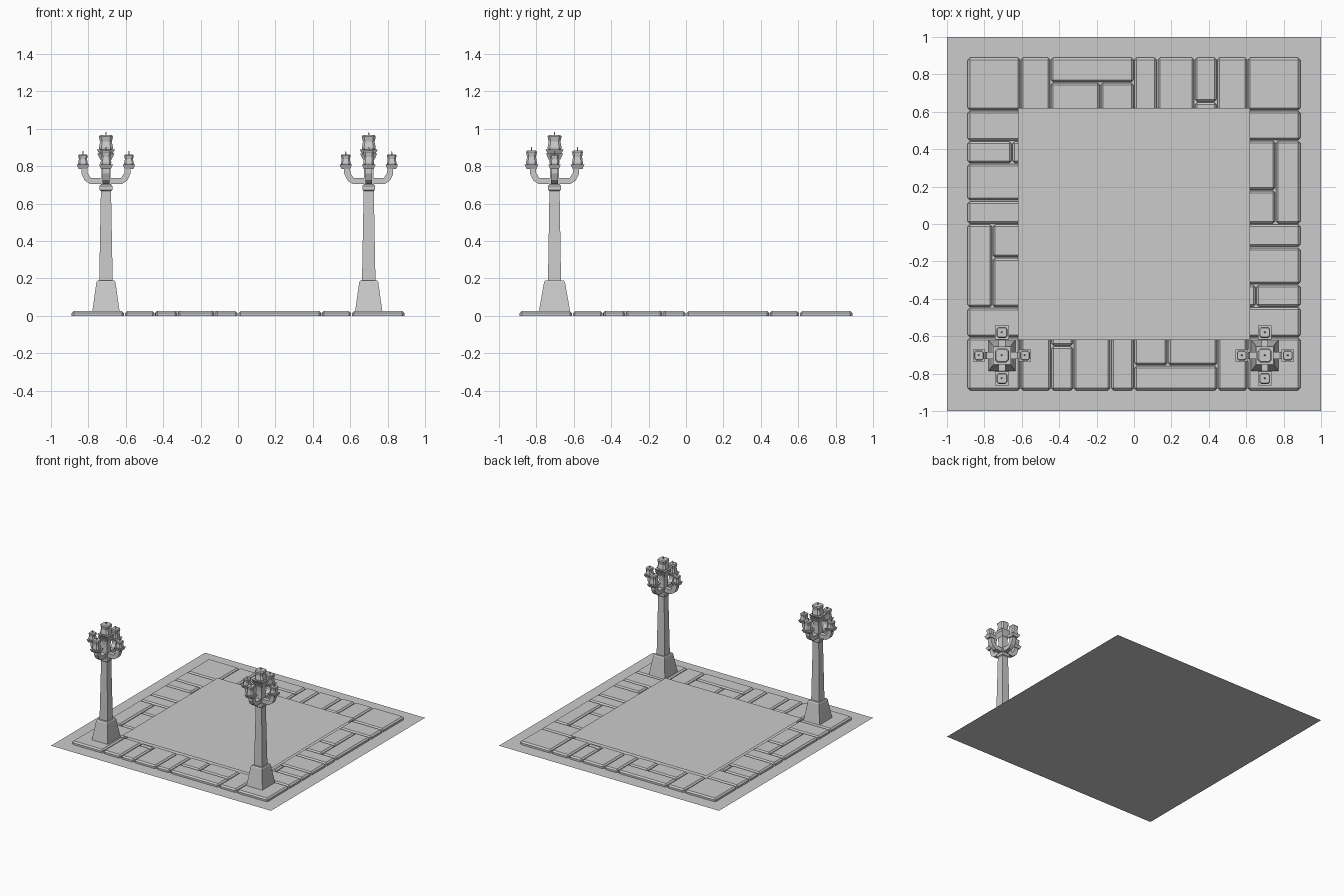
import bpy, bmesh
from math import radians
from mathutils import Matrix, Vector

if "Cube" in bpy.data.objects:
    bpy.data.objects.remove(bpy.data.objects["Cube"])


def finish(name, bm):
    bmesh.ops.recalc_face_normals(bm, faces=bm.faces)
    me = bpy.data.meshes.new(name)
    bm.to_mesh(me)
    bm.free()
    ob = bpy.data.objects.new(name, me)
    bpy.context.collection.objects.link(ob)
    return ob


def flat(name, half, z):
    bm = bmesh.new()
    c = [(-half, -half), (half, -half), (half, half), (-half, half)]
    bm.faces.new([bm.verts.new((x, y, z)) for x, y in c])
    return finish(name, bm)


def loft(name, rings, at=(0, 0, 0), chamfer=0.0):
    """Stack rectangular rings (half_x, half_y, z), optionally with cut corners."""
    bm = bmesh.new()
    loops = []
    for hx, hy, z in rings:
        c = chamfer * min(hx, hy)
        if c:
            pts = [(hx, -hy + c), (hx, hy - c), (hx - c, hy), (-hx + c, hy),
                   (-hx, hy - c), (-hx, -hy + c), (-hx + c, -hy), (hx - c, -hy)]
        else:
            pts = [(hx, -hy), (hx, hy), (-hx, hy), (-hx, -hy)]
        loops.append([bm.verts.new(Vector((x, y, z)) + Vector(at)) for x, y in pts])
    n = len(loops[0])
    for a, b in zip(loops, loops[1:]):
        for i in range(n):
            bm.faces.new((a[i], a[(i + 1) % n], b[(i + 1) % n], b[i]))
    bm.faces.new(loops[0][::-1])
    bm.faces.new(loops[-1])
    return finish(name, bm)


def tile(name, x0, x1, y0, y1, turn):
    x0, x1, y0, y1 = x0 + GAP, x1 - GAP, y0 + GAP, y1 - GAP
    bm = bmesh.new()
    bmesh.ops.create_cube(bm, size=1)
    for v in bm.verts:
        v.co = (x1 if v.co.x > 0 else x0, y1 if v.co.y > 0 else y0,
                TILE_TOP if v.co.z > 0 else 0)
    edges = [e for e in bm.edges if any(v.co.z > 0 for v in e.verts)]
    bmesh.ops.bevel(bm, geom=edges, offset=0.011, segments=1, affect='EDGES')
    bm.transform(Matrix.Rotation(radians(-90 * turn), 4, 'Z'))
    return finish(name, bm)


# ground and the raised centre slab
GAP, TILE_TOP = 0.003, 0.026
flat("ground", 1.0, 0.0)
flat("centre_paving", 0.62, 0.04)

# border tiles: one side's pattern, turned four times
O, I = 0.892, 0.607
side = [(-O, -I, I, O), (-I, -0.447, I, O),
        (-0.447, 0, 0.757, O), (-0.447, -0.18, I, 0.757), (-0.18, 0, I, 0.757),
        (0, 0.124, I, O), (0.124, 0.324, I, O),
        (0.324, 0.444, 0.652, O), (0.324, 0.444, I, 0.652),
        (0.444, I, I, O)]
for turn in range(4):
    for i, t in enumerate(side):
        tile(f"border_tile_{turn}_{i}", *t, turn)


def lantern(name, at, s, h):
    """Flared cup, waisted glass body and a small spike."""
    loft(name + "_cup", [(s * 0.72, s * 0.72, -0.022), (s, s, 0)], at)
    b = s * 0.78
    loft(name + "_glass", [(b * 0.94, b * 0.94, 0), (b, b, h * 0.15),
                           (b * 0.84, b * 0.84, h * 0.55), (b, b, h * 0.9),
                           (b * 0.85, b * 0.85, h)], at, 0.35)
    loft(name + "_spike", [(0.004, 0.004, h), (0.002, 0.002, h + 0.018)], at)


def arm(name, at, turn):
    outline = [(0, 0.704), (0.085, 0.704), (0.115, 0.725), (0.131, 0.76), (0.131, 0.79),
               (0.1, 0.79), (0.098, 0.764), (0.082, 0.738), (0, 0.738)]
    bm = bmesh.new()
    a, b = ([bm.verts.new((r, y, z)) for r, z in outline] for y in (-0.018, 0.018))
    bm.faces.new(a)
    bm.faces.new(b[::-1])
    for i in range(len(a)):
        bm.faces.new((a[i - 1], a[i], b[i], b[i - 1]))
    bm.transform(Matrix.Translation(at) @ Matrix.Rotation(radians(90 * turn), 4, 'Z'))
    return finish(name, bm)


# two lamp posts on the front corners
for label, x in (("left", -0.706), ("right", 0.699)):
    at = Vector((x, -0.703, 0))
    p = label + "_lamp_"
    loft(p + "base", [(0.074, 0.085, 0.015), (0.051, 0.056, 0.18),
                      (0.046, 0.05, 0.188)], at)
    loft(p + "post", [(0.036, 0.035, 0.185), (0.027, 0.027, 0.675)], at)
    loft(p + "collar", [(0.028, 0.028, 0.668), (0.034, 0.034, 0.674),
                        (0.034, 0.034, 0.695), (0.028, 0.028, 0.702)], at)
    loft(p + "upper_post", [(0.026, 0.026, 0.70), (0.024, 0.024, 0.80),
                            (0.028, 0.028, 0.842)], at)
    for turn in range(4):
        arm(f"{p}arm_{turn}", at, turn)
        out = Matrix.Rotation(radians(90 * turn), 3, 'Z') @ Vector((0.123, 0, 0.808))
        s, h = (0.037, 0.076) if turn % 2 else (0.033, 0.054)
        lantern(f"{p}lantern_{turn}", at + out, s, h)
    loft(p + "top_bracket", [(0.03, 0.03, 0.835), (0.046, 0.046, 0.868)], at)
    lantern(p + "top_lantern", at + Vector((0, 0, 0.888)), 0.048, 0.078)
